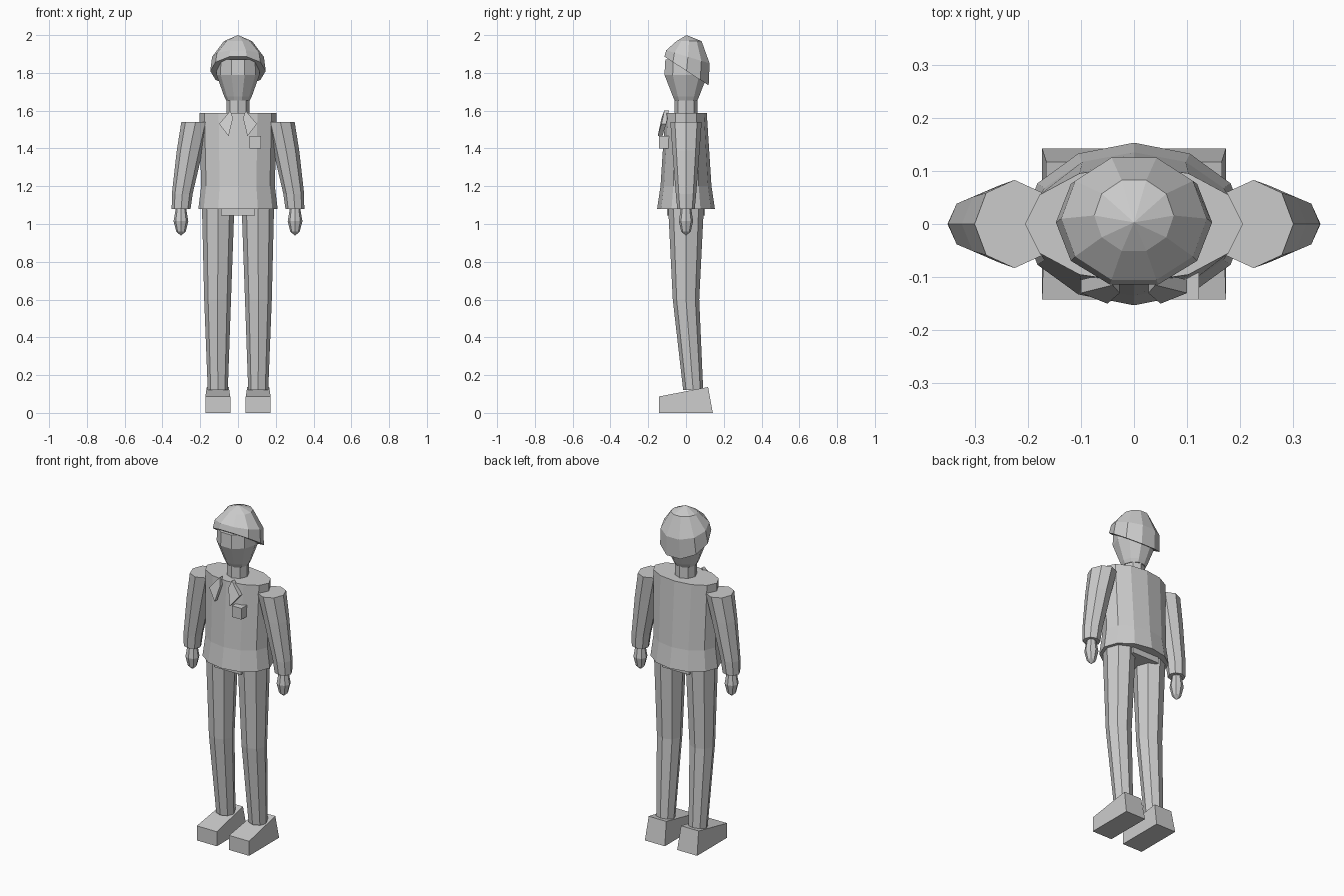
import bpy, bmesh, math
from mathutils import Vector

old = bpy.data.objects.get("Cube")
if old:
    bpy.data.objects.remove(old)

# One plain material for the whole figure
grey = bpy.data.materials.new("plain grey")
grey.use_nodes = True
grey.diffuse_color = (0.6, 0.6, 0.6, 1)
bsdf = next(n for n in grey.node_tree.nodes if n.type == "BSDF_PRINCIPLED")
bsdf.inputs["Base Color"].default_value = grey.diffuse_color
bsdf.inputs["Roughness"].default_value = 0.8


def finish(name, bm):
    bmesh.ops.recalc_face_normals(bm, faces=bm.faces)
    mesh = bpy.data.meshes.new(name)
    bm.to_mesh(mesh)
    bm.free()
    mesh.materials.append(grey)
    obj = bpy.data.objects.new(name, mesh)
    bpy.context.scene.collection.objects.link(obj)
    return obj


def loft(name, sides, rings, tip=None):
    """Skin elliptical rings (cx, cy, z, rx, ry, slope of z along y)."""
    bm = bmesh.new()
    loops = []
    for cx, cy, z, rx, ry, slope in rings:
        loop = []
        for i in range(sides):
            a = math.tau * i / sides
            y = ry * math.sin(a)
            loop.append(bm.verts.new((cx + rx * math.cos(a), cy + y, z + slope * y)))
        loops.append(loop)
    for a, b in zip(loops, loops[1:]):
        for i in range(sides):
            j = (i + 1) % sides
            bm.faces.new((a[i], a[j], b[j], b[i]))
    bm.faces.new(loops[0])
    if tip:
        apex = bm.verts.new(tip)
        for i in range(sides):
            bm.faces.new((loops[-1][i], loops[-1][(i + 1) % sides], apex))
    else:
        bm.faces.new(loops[-1])
    return finish(name, bm)


def prism(name, points, offset):
    """Extrude a flat outline along an offset."""
    bm = bmesh.new()
    face = bm.faces.new([bm.verts.new(p) for p in points])
    out = bmesh.ops.extrude_face_region(bm, geom=[face], use_keep_orig=True)
    verts = [v for v in out["geom"] if isinstance(v, bmesh.types.BMVert)]
    bmesh.ops.translate(bm, verts=verts, vec=Vector(offset))
    return finish(name, bm)


def box(name, x0, x1, y0, y1, z0, z1):
    outline = [(x0, y0, z0), (x1, y0, z0), (x1, y1, z0), (x0, y1, z0)]
    return prism(name, outline, (0, 0, z1 - z0))


# Jacket and hips
loft("jacket", 12, [(0, 0, 1.08, 0.21, 0.153, 0), (0, 0, 1.2, 0.195, 0.135, 0),
                    (0, 0, 1.587, 0.205, 0.11, 0)])
box("hips", -0.09, 0.09, -0.1, 0.1, 1.045, 1.085)

# Neck and head
loft("neck", 8, [(0, 0, 1.58, 0.06, 0.06, 0), (0, 0, 1.68, 0.06, 0.06, 0)])
loft("head", 10, [(0, 0, 1.655, 0.063, 0.063, 0), (0, 0, 1.675, 0.073, 0.073, 0),
                  (0, 0, 1.79, 0.114, 0.12, 0), (0, 0, 1.87, 0.112, 0.115, 0)])

# Hair cap, its rim dropping towards the back
loft("hair_cap", 10, [(0, 0.003, 1.81, 0.147, 0.123, -0.65),
                      (0, 0.01, 1.885, 0.137, 0.121, -0.3),
                      (0, 0.016, 1.968, 0.075, 0.07, 0)], tip=(0, 0.003, 2.0))

# Limbs, shoes and lapels on both sides
for side, s in (("left", 1), ("right", -1)):
    loft(side + "_leg", 8, [(s * 0.105, 0, 1.1, 0.086, 0.095, 0),
                            (s * 0.108, 0, 0.6, 0.071, 0.07, 0),
                            (s * 0.107, 0.038, 0.12, 0.053, 0.053, 0)])
    loft(side + "_sleeve", 8, [(s * 0.225, 0, 1.54, 0.075, 0.083, 0),
                               (s * 0.255, 0, 1.39, 0.069, 0.072, 0),
                               (s * 0.295, 0, 1.16, 0.055, 0.054, 0),
                               (s * 0.301, 0, 1.08, 0.05, 0.046, 0)])
    loft(side + "_hand", 8, [(s * 0.302, 0, 1.09, 0.026, 0.026, 0),
                             (s * 0.302, 0, 1.015, 0.039, 0.038, 0),
                             (s * 0.302, 0, 0.96, 0.025, 0.025, 0)],
         tip=(s * 0.302, 0, 0.938))

    # Shoe: wedge profile, with the top drawn in towards the heel
    profile = [(-0.142, 0), (0.142, 0), (0.117, 0.137), (-0.142, 0.087)]
    shoe = prism(side + "_shoe", [(s * 0.107 - 0.066, y, z) for y, z in profile],
                 (0.132, 0, 0))
    for v in shoe.data.vertices:
        if v.co.z > 0.1:
            v.co.x += (s * 0.107 - v.co.x) * 0.12

    # Pointed collar flap
    prism(side + "_lapel", [(s * 0.04, -0.115, 1.6), (s * 0.1, -0.13, 1.53),
                            (s * 0.05, -0.15, 1.465), (s * 0.027, -0.13, 1.56)],
          (0, 0.025, 0))

# Chest pocket
box("chest_pocket", 0.06, 0.122, -0.142, -0.09, 1.4, 1.467)
